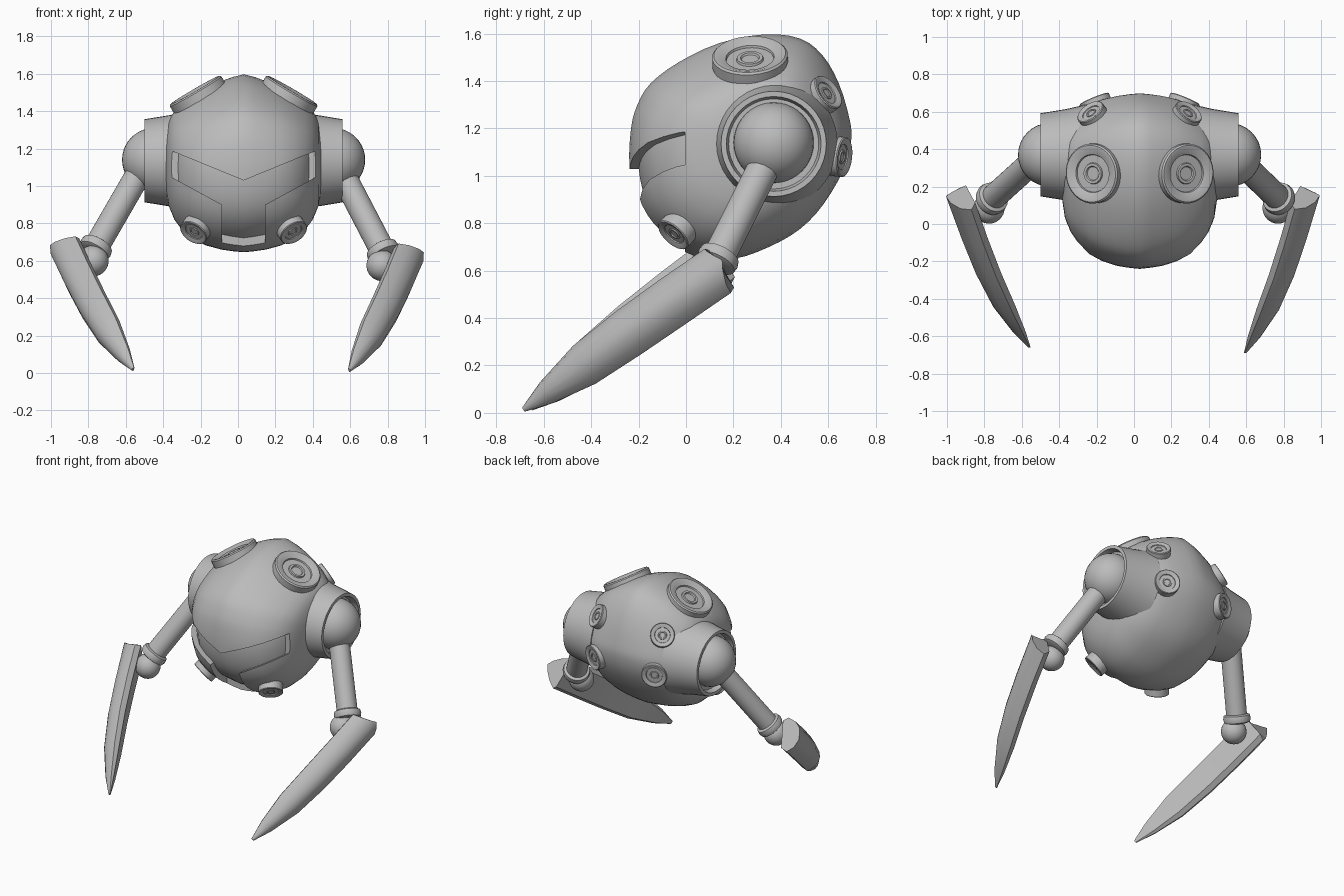
import bpy, bmesh, math
from mathutils import Vector

cube = bpy.data.objects.get("Cube")
if cube:
    bpy.data.objects.remove(cube)

GREY = bpy.data.materials.new("plain_grey")
GREY.use_nodes = True
GREY.diffuse_color = (0.5, 0.5, 0.5, 1)
GREY.node_tree.nodes["Principled BSDF"].inputs["Base Color"].default_value = (0.5, 0.5, 0.5, 1)

CX = 0.03                                  # body's middle in x
CENTRE = Vector((CX, 0.3, 1.13))


def make(name, bm, angle=35):
    bmesh.ops.recalc_face_normals(bm, faces=bm.faces)
    mesh = bpy.data.meshes.new(name)
    bm.to_mesh(mesh)
    bm.free()
    mesh.materials.append(GREY)
    ob = bpy.data.objects.new(name, mesh)
    bpy.context.collection.objects.link(ob)
    smooth(ob, angle)
    return ob


def smooth(ob, angle):
    bpy.ops.object.select_all(action='DESELECT')
    ob.select_set(True)
    bpy.context.view_layer.objects.active = ob
    bpy.ops.object.shade_smooth_by_angle(angle=math.radians(angle))


def loft(rings, caps=True):
    """Bridge closed rings of equal length; cap both ends."""
    bm = bmesh.new()
    rows = [[bm.verts.new(p) for p in ring] for ring in rings]
    n = len(rows[0])
    for a, b in zip(rows, rows[1:]):
        for i in range(n):
            j = (i + 1) % n
            bm.faces.new((a[i], a[j], b[j], b[i]))
    if caps:
        bm.faces.new(rows[0])
        bm.faces.new(rows[-1])
    return bm


def lathe(name, origin, axis, profile, steps=32, angle=35):
    """Turn (radius, height) points around an axis."""
    q = Vector(axis).to_track_quat('Z', 'Y')
    rings = []
    for r, h in profile:
        turn = [2 * math.pi * i / steps for i in range(steps)]
        rings.append([Vector(origin) + q @ Vector((r * math.cos(a), r * math.sin(a), h)) for a in turn])
    return make(name, loft(rings), angle)


def ball(name, centre, radius):
    bm = bmesh.new()
    bmesh.ops.create_uvsphere(bm, u_segments=32, v_segments=20, radius=radius)
    bmesh.ops.translate(bm, verts=bm.verts, vec=Vector(centre))
    return make(name, bm, 60)


def catmull(pts, sub):
    out, n = [], len(pts)
    for i in range(n):
        a, b, c, d = (Vector(pts[(i + k) % n]) for k in (-1, 0, 1, 2))
        for s in range(sub):
            t = s / sub
            out.append(0.5 * (2 * b + (c - a) * t + (2 * a - 5 * b + 4 * c - d) * t ** 2
                              + (3 * b - a - 3 * c + d) * t ** 3))
    return out


# Body: side outline (y, z) shrunk towards each flank
OUTLINE = catmull([(-.238, 1.03), (-.232, 1.2), (-.205, 1.3), (-.15, 1.39), (-.03, 1.48),
                   (.14, 1.56), (.33, 1.597), (.48, 1.58), (.575, 1.51), (.645, 1.39),
                   (.69, 1.24), (.697, 1.15), (.667, 1.03), (.58, .88), (.48, .775),
                   (.35, .7), (.2, .65), (.04, .66), (-.11, .75), (-.2, .87)], 3)
# (half width, shrink, extra shrink on top)
FLANK = [(0, 1, 0), (.06, .988, .02), (.12, .97, .05), (.2, .925, .085), (.27, .86, .11), (.33, .75, .1),
         (.37, .64, .06), (.4, .49, .02), (.415, .3, 0), (.42, .02, 0)]


def body_mesh(scale):
    sections = [(-x, s, d) for x, s, d in reversed(FLANK[1:])] + FLANK
    rings = []
    for x, s, drop in sections:
        ring = []
        for p in OUTLINE:
            v = Vector((0, p[0] - CENTRE.y, p[1] - CENTRE.z))
            k = s - drop * max(0, v.normalized().z)
            ring.append(CENTRE + scale * (v * k + Vector((x, 0, 0))))
        rings.append(ring)
    return loft(rings)


body = make("body_shell", body_mesh(1))
make("face_recess", body_mesh(.93), 50)

# T-shaped face opening cut through the shell
half = [(0, 1.03), (.5, 1.235), (.5, 1.10), (.39, 1.05), (.115, .9), (.115, .5)]
opening = half + [(-x, z) for x, z in reversed(half[1:])]
cutter = make("face_cutter", loft([[(CX + x, y, z) for x, z in opening] for y in (-.6, -.005)]))
cutter.hide_render = True
mod = body.modifiers.new("face_opening", 'BOOLEAN')
mod.operation = 'DIFFERENCE'
mod.solver = 'EXACT'
mod.object = cutter
bpy.context.view_layer.objects.active = body
bpy.ops.object.modifier_apply(modifier=mod.name)
bpy.data.objects.remove(cutter)
smooth(body, 35)

# Round ports: centre offset, outward direction, radius
PORTS = {"top_port": ((.25, .27, 1.495), (.5, -.05, .86), .16),
         "jaw_port": ((.265, -.05, .755), (.45, -.6, -.65), .08),
         "upper_back_port": ((.26, .595, 1.35), (.5, .7, .5), .08),
         "lower_back_port": ((.24, .66, 1.08), (.38, .92, -.1), .085)}
PORT_PROFILE = [(1, -.6), (1, .08), (.95, .13), (.88, .13), (.64, .03), (.62, -.03),
                (.36, -.03), (.34, .03), (.25, .03), (.22, -.02), (.02, -.02)]

# Legs: the two are posed slightly differently (x is outward distance)
LEGS = {"left": dict(s=1, hip=(.53, .37, 1.12), cuff=(.775, .135, .65), elbow=(.77, .085, .575),
                     top=(.90, .13, .60), tip=(.595, -.685, .015)),
        "right": dict(s=-1, hip=(.50, .37, 1.12), cuff=(.76, .135, .67), elbow=(.775, .085, .6),
                      top=(.91, .13, .64), tip=(.56, -.655, .02))}
BLADE_SECTION = [(-1, -.01), (-.75, .04), (-.35, .073), (0, .08), (.35, .073),
                 (.75, .04), (1, -.01), (.8, -.045), (-.8, -.045)]
BLADE_TAPER = [(0, 1), (.22, 1), (.45, .97), (.68, .86), (.88, .48), (1, .1)]


def blade(name, s, top, tip):
    top, tip = Vector(top), Vector(tip)
    along = (tip - top).normalized()
    out = Vector((1, 0, 0))
    out = (out - out.dot(along) * along).normalized()
    wide = along.cross(out)
    tilt = .3
    wide, out = (wide * math.cos(tilt) - out * math.sin(tilt),
                 out * math.cos(tilt) + wide * math.sin(tilt))
    rings = []
    for t, k in BLADE_TAPER:
        mid = top.lerp(tip, t) + out * .025 * math.sin(math.pi * t)
        ring = []
        for w, n in BLADE_SECTION:
            p = mid + wide * (w * .113 * k) + out * (n * k)
            if t == 0:
                p -= along * .07 * (1 - abs(w))
            ring.append((p.x * s, p.y, p.z))
        rings.append(ring)
    make(name, loft(rings), 30)


for side, leg in LEGS.items():
    s = leg["s"]

    def at(p):
        return Vector((p[0] * s, p[1], p[2]))

    for name, (pos, normal, r) in PORTS.items():
        lathe(f"{side}_{name}", at(pos) + Vector((CX, 0, 0)), at(normal),
              [(a * r, h * r) for a, h in PORT_PROFILE], 32, 25)

    # Shoulder collar with a sunken ring, and the ball in it
    lathe(f"{side}_shoulder_collar", (CX, .37, 1.135), (s, 0, 0),
          [(.27, .28), (.245, .39), (.222, .53), (.2, .53), (.19, .49), (.02, .49)], 40)
    ball(f"{side}_shoulder_ball", (CX + s * .48, .37, 1.14), .17)

    # Upper leg, cuff and elbow
    hip, cuff = at(leg["hip"]), at(leg["cuff"])
    axis = cuff - hip
    lathe(f"{side}_upper_leg", hip, axis, [(.068, 0), (.068, axis.length)])
    lathe(f"{side}_cuff", cuff, axis,
          [(.068, -.03), (.085, -.022), (.09, 0), (.085, .022), (.068, .03)], 32, 50)
    ball(f"{side}_elbow_ball", at(leg["elbow"]), .083)
    blade(f"{side}_blade", s, leg["top"], leg["tip"])
